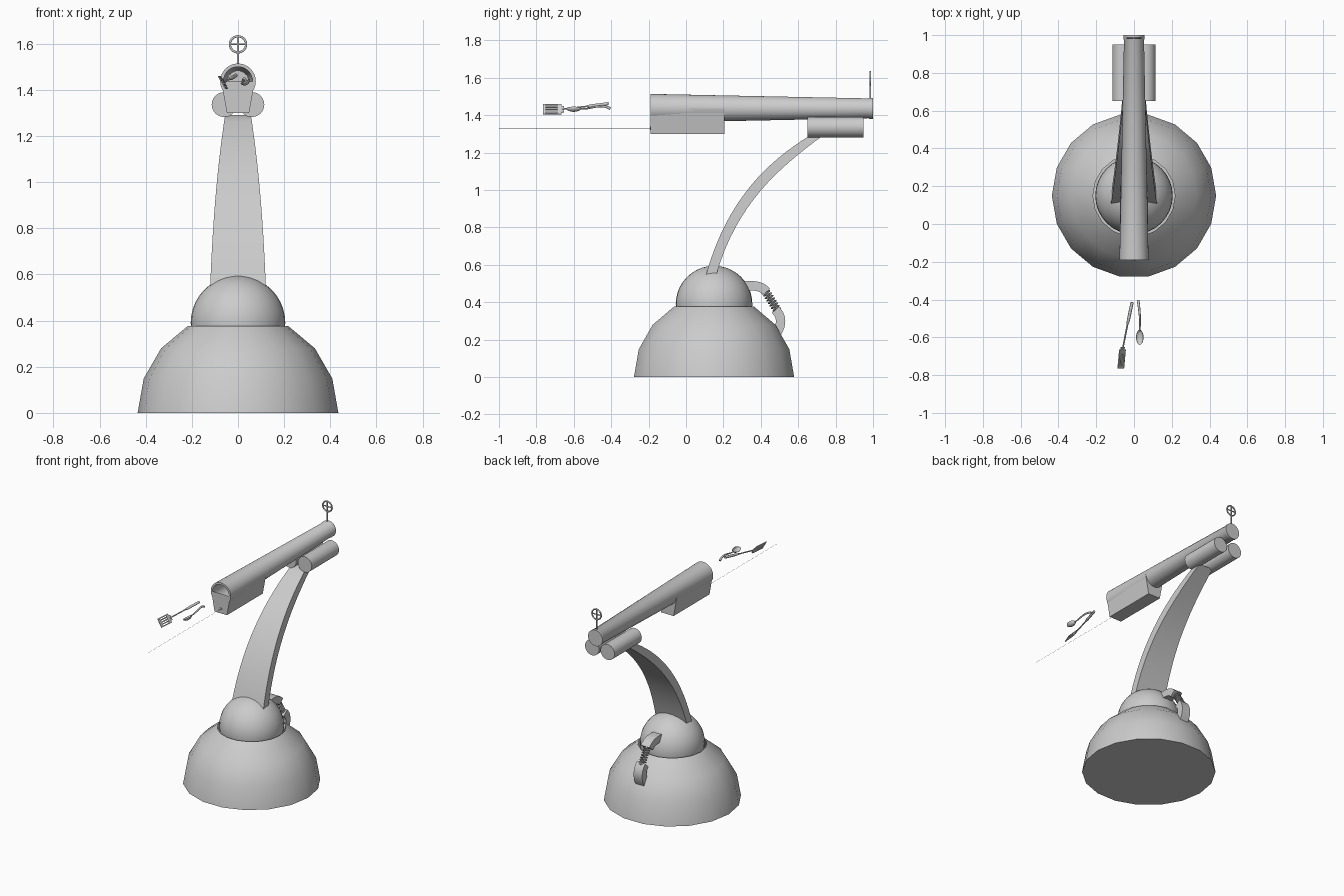
import bpy, bmesh, math
from mathutils import Vector, Matrix

cube = bpy.data.objects.get("Cube")
if cube:
    bpy.data.objects.remove(cube)

grey = bpy.data.materials.new("plain_grey")
grey.use_nodes = True
GREY = (0.6, 0.6, 0.6, 1)
grey.diffuse_color = GREY
grey.node_tree.nodes["Principled BSDF"].inputs["Base Color"].default_value = GREY


def finish(ob, angle=35):
    """Give an object its material and angle-limited smoothing."""
    ob.data.materials.clear()
    ob.data.materials.append(grey)
    bpy.ops.object.select_all(action='DESELECT')
    ob.select_set(True)
    bpy.context.view_layer.objects.active = ob
    bpy.ops.object.shade_smooth_by_angle(angle=math.radians(angle))
    return ob


def from_bmesh(name, bm, angle=35):
    bmesh.ops.recalc_face_normals(bm, faces=bm.faces)
    me = bpy.data.meshes.new(name)
    bm.to_mesh(me)
    bm.free()
    ob = bpy.data.objects.new(name, me)
    bpy.context.collection.objects.link(ob)
    return finish(ob, angle)


def loft(name, rings, caps=(True, True), angle=35):
    """Skin a list of closed cross-sections."""
    bm = bmesh.new()
    loops = [[bm.verts.new(p) for p in ring] for ring in rings]
    n = len(loops[0])
    for a, b in zip(loops, loops[1:]):
        for i in range(n):
            j = (i + 1) % n
            bm.faces.new((a[i], a[j], b[j], b[i]))
    if caps[0]:
        bm.faces.new(loops[0])
    if caps[1]:
        bm.faces.new(loops[-1])
    return from_bmesh(name, bm, angle)


def circle(c, r, axis, n):
    """Ring of points around the y or z axis."""
    pts = []
    for i in range(n):
        a = 2 * math.pi * i / n
        u, v = r * math.cos(a), r * math.sin(a)
        off = (u, 0, v) if axis == 'Y' else (u, v, 0)
        pts.append(Vector(c) + Vector(off))
    return pts


def tube(name, pts, radius, res=3, cyclic=False, radii=None):
    """Round rod along a path."""
    cu = bpy.data.curves.new(name, 'CURVE')
    cu.dimensions = '3D'
    cu.bevel_depth = radius
    cu.bevel_resolution = res
    cu.use_fill_caps = True
    sp = cu.splines.new('POLY')
    sp.points.add(len(pts) - 1)
    sp.use_cyclic_u = cyclic
    for i, p in enumerate(pts):
        sp.points[i].co = (*p, 1)
        sp.points[i].radius = radii[i] if radii else 1
    ob = bpy.data.objects.new(name, cu)
    bpy.context.collection.objects.link(ob)
    bpy.ops.object.select_all(action='DESELECT')
    ob.select_set(True)
    bpy.context.view_layer.objects.active = ob
    bpy.ops.object.convert(target='MESH')
    return finish(bpy.context.object, 50)


def bezier(points, n):
    """Sample a smooth curve from its control points."""
    out = []
    for i in range(n + 1):
        t, p = i / n, [Vector(q) for q in points]
        while len(p) > 1:
            p = [a.lerp(b, t) for a, b in zip(p, p[1:])]
        out.append(p[0])
    return out


# Base dome, open at the top around the swivel ball
BASE_Y, R = 0.15, 0.435
rings = [circle((0, BASE_Y, R * math.sin(math.radians(d))),
                R * math.cos(math.radians(d)), 'Z', 18) for d in (0, 20, 40, 60)]
loft("base_dome", rings, (True, False), 40)

# Swivel ball
bm = bmesh.new()
bmesh.ops.create_uvsphere(bm, u_segments=32, v_segments=20, radius=0.205,
                          matrix=Matrix.Translation((0, BASE_Y, 0.39)))
from_bmesh("swivel_ball", bm)

# Curved, tapering support arm
outer = bezier([(0, 0.105, 0.54), (0, 0.22, 0.96), (0, 0.45, 1.16), (0, 0.66, 1.29)], 16)
inner = bezier([(0, 0.16, 0.54), (0, 0.27, 0.93), (0, 0.5, 1.12), (0, 0.73, 1.29)], 16)
sections = []
for o, i in zip(outer, inner):
    t = (o.z - 0.54) / 0.75
    w = Vector((0.121 - 0.032 * t - 0.033 * t ** 2.5, 0, 0))
    sections.append([o - w, o + w, i + w, i - w])
loft("support_arm", sections)

# Tapered barrel with a hollow muzzle
AXIS_Z = 1.437
profile = [(0.6, 0.045), (-0.19, 0.063), (-0.19, 0.077), (0.975, 0.053),
           (0.98, 0.056), (1.0, 0.056)]
loft("barrel", [circle((0, y, AXIS_Z), r, 'Y', 32) for y, r in profile])

# Housing below the muzzle, wrapped against the barrel
wrap = [(0.073 * math.cos(a), AXIS_Z + 0.073 * math.sin(a))
        for a in (math.radians(180 + 18 * k) for k in range(11))]
shape = wrap + [(0.048, 1.3), (-0.048, 1.3)]
loft("front_housing", [[(x, y, z) for x, z in shape] for y in (-0.19, 0.205)])

# Aiming lens and its fine beam
loft("aiming_lens", [circle((0, y, 1.33), 0.01, 'Y', 12) for y in (-0.193, -0.18)])
loft("aiming_beam", [circle((0, y, 1.33), 0.0007, 'Y', 4) for y in (-1.0, -0.19)])

# Twin tanks beneath the rear of the barrel
for side, label in ((-1, "right"), (1, "left")):
    loft(label + "_tank", [circle((side * 0.06, y, 1.336), 0.054, 'Y', 24)
                           for y in (0.65, 0.95)])

# Crosshair sight
SIGHT = Vector((0, 0.985, 1.597))
tube("sight_ring", circle(SIGHT, 0.035, 'Y', 28), 0.005, cyclic=True)
tube("sight_post", [(0, SIGHT.y, 1.48), SIGHT + Vector((0, 0, 0.04))], 0.005)
tube("sight_bar", [SIGHT - Vector((0.04, 0, 0)), SIGHT + Vector((0.04, 0, 0))], 0.004)


# Rear cable elbows and the spring joining them
def elbow(name, path, thick, half):
    secs = []
    for k, p in enumerate(path):
        d = (path[min(k + 1, len(path) - 1)] - path[max(k - 1, 0)]).normalized()
        n = Vector((0, -d.z, d.y)) * thick
        w = Vector((half, 0, 0))
        secs.append([p - w - n, p + w - n, p + w + n, p - w + n])
    loft(name, secs)


elbow("upper_elbow", bezier([(0, 0.3, 0.485), (0, 0.4, 0.5), (0, 0.43, 0.455)], 8), 0.025, 0.033)
elbow("lower_elbow", bezier([(0, 0.478, 0.36), (0, 0.53, 0.31), (0, 0.485, 0.235)], 8), 0.025, 0.033)
start, end = Vector((0, 0.415, 0.475)), Vector((0, 0.49, 0.355))
along = (end - start).normalized()
across = Vector((1, 0, 0))
up = along.cross(across)
coil = []
for i in range(109):
    a = 2 * math.pi * i / 12
    coil.append(start.lerp(end, i / 108) + (across * math.cos(a) + up * math.sin(a)) * 0.02)
tube("cable_spring", coil, 0.0045, 1)

# Slotted spatula flying ahead of the muzzle
tip, neck, grip = Vector((-0.07, -0.765, 1.432)), Vector((-0.06, -0.655, 1.432)), Vector((-0.01, -0.415, 1.462))
ahead = (neck - tip).normalized()
wide = Vector((-0.5, 0, 0.86)).normalized()
flat = ahead.cross(wide).normalized()


def plate(bm, a, b, w0, w1):
    """Thin slab across the blade, between distances a, b and offsets w0, w1."""
    mid = tip + ahead * (a + b) / 2 + wide * (w0 + w1) / 2
    m = Matrix((ahead * (b - a), wide * (w1 - w0), flat * 0.005)).transposed().to_4x4()
    bmesh.ops.create_cube(bm, size=1, matrix=Matrix.Translation(mid) @ m)


bm = bmesh.new()
for k in range(5):
    c = (k - 2) * 0.0138
    plate(bm, 0.01, 0.085, c - 0.0037, c + 0.0037)
plate(bm, 0, 0.015, -0.0313, 0.0313)
plate(bm, 0.078, 0.1, -0.0313, 0.0313)
plate(bm, 0.1, 0.114, -0.018, 0.018)
from_bmesh("spatula_blade", bm)
tube("spatula_handle", [neck - ahead * 0.01, neck.lerp(grip, 0.5), neck.lerp(grip, 0.6), grip],
     0.006, radii=[0.7, 0.7, 1.4, 1.4])

# Spoon with a shallow bowl
bm = bmesh.new()
bowl = Matrix.Translation((0.03, -0.6, 1.437)) @ Matrix.Rotation(math.radians(-25), 4, 'Y')
bmesh.ops.create_uvsphere(bm, u_segments=20, v_segments=12, radius=1,
                          matrix=bowl @ Matrix.Diagonal((0.021, 0.04, 0.018, 1)))
normal = bowl.to_3x3() @ Vector((0, 0, 1))
bmesh.ops.bisect_plane(bm, geom=bm.verts[:] + bm.edges[:] + bm.faces[:],
                       plane_co=bowl.translation, plane_no=normal, clear_outer=True)
from_bmesh("spoon_bowl", bm)
tube("spoon_handle", bezier([(0.03, -0.565, 1.435), (0.035, -0.52, 1.425), (0.03, -0.46, 1.47),
                             (0.022, -0.405, 1.435)], 12), 0.006,
     radii=[0.6 + 0.05 * k for k in range(13)])
